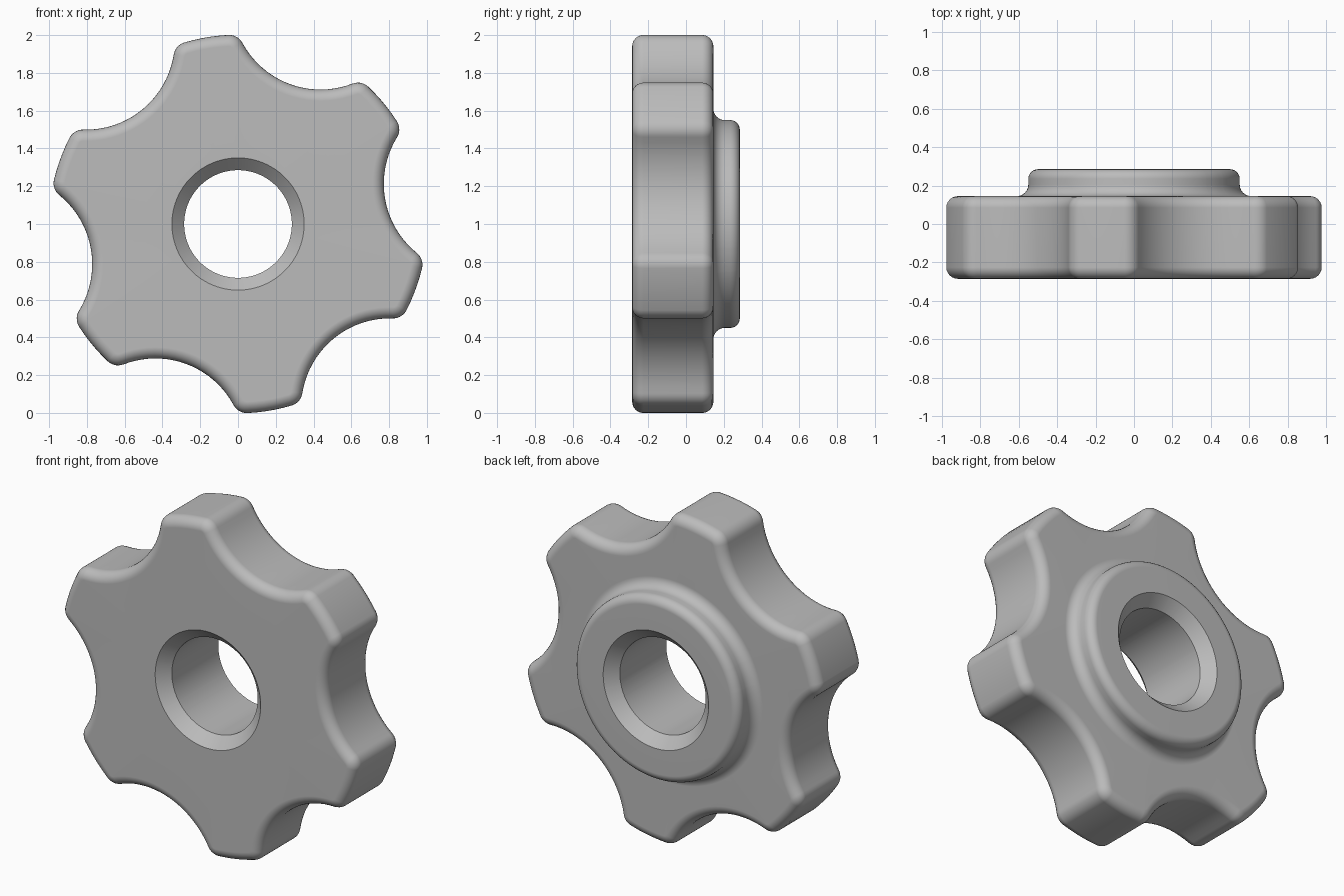
import bpy, bmesh
from math import acos, atan2, cos, hypot, pi, radians, sin

cube = bpy.data.objects.get("Cube")
if cube:
    bpy.data.objects.remove(cube, do_unlink=True)

# Main dimensions
LOBES = 6
LOBE_R, LOBE_ANGLE, CORNER = 1.002, radians(39.7), 0.08
SCOOP_R, SCOOP_DIST = 0.47, 1.26
FRONT, BACK, HUB_BACK = -0.285, 0.145, 0.285
EDGE, HUB_R, HUB_FILLET, HUB_ROUND = 0.06, 0.55, 0.06, 0.05
BORE_R, CHAMFER = 0.285, 0.065
CENTRE_Z = 1.0


def arc(cx, cy, r, start, end, steps, sign=1):
    """Points of an arc with outward normals; sign -1 marks a hollow arc."""
    out = []
    for i in range(steps):
        a = start + (end - start) * i / steps
        out.append((cx + r * cos(a), cy + r * sin(a), sign * cos(a), sign * sin(a)))
    return out


def outline():
    """Lobed rim: hollow scoop, rounded corner, lobe tip, rounded corner."""
    d = LOBE_R - CORNER
    a = acos((d * d + SCOOP_DIST ** 2 - (SCOOP_R + CORNER) ** 2) / (2 * d * SCOOP_DIST))
    fx, fy = d * cos(a), d * sin(a)
    # direction from the scoop centre to the corner centre
    b = atan2(fy, fx - SCOOP_DIST)
    pitch = 2 * pi / LOBES
    sector = arc(SCOOP_DIST, 0, SCOOP_R, 2 * pi - b, b, 20, -1)
    sector += arc(fx, fy, CORNER, b - pi, a, 7)
    sector += arc(0, 0, LOBE_R, a, pitch - a, 5)
    gx, gy = d * cos(pitch - a), d * sin(pitch - a)
    sector += arc(gx, gy, CORNER, pitch - a, pitch + pi - b, 7)
    pts = []
    for k in range(LOBES):
        t = LOBE_ANGLE - pitch / 2 + k * pitch
        c, s = cos(t), sin(t)
        pts += [(x * c - y * s, x * s + y * c, nx * c - ny * s, nx * s + ny * c)
                for x, y, nx, ny in sector]
    return pts


RIM = outline()


def rim(inset, y):
    return [(x - nx * inset, y, z - nz * inset + CENTRE_Z) for x, z, nx, nz in RIM]


def circle(r, y):
    return [(r * x / hypot(x, z), y, r * z / hypot(x, z) + CENTRE_Z) for x, z, _, _ in RIM]


# Cross-section rings, from the front of the bore around to its back
quarter = [i / 6 * pi / 2 for i in range(7)]
rings = [circle(BORE_R, FRONT + CHAMFER), circle(BORE_R + CHAMFER, FRONT)]
rings += [rim(EDGE * (1 - sin(t)), FRONT + EDGE * (1 - cos(t))) for t in quarter]
rings += [rim(EDGE * (1 - cos(t)), BACK - EDGE * (1 - sin(t))) for t in quarter]
rings += [circle(HUB_R + HUB_FILLET * (1 - sin(t)), BACK + HUB_FILLET * (1 - cos(t)))
          for t in quarter]
rings += [circle(HUB_R - HUB_ROUND * (1 - cos(t)), HUB_BACK - HUB_ROUND * (1 - sin(t)))
          for t in quarter]
rings += [circle(BORE_R + CHAMFER, HUB_BACK), circle(BORE_R, HUB_BACK - CHAMFER)]

# Skin the rings into one closed body
bm = bmesh.new()
loops = [[bm.verts.new(p) for p in ring] for ring in rings]
n = len(RIM)
for k, lower in enumerate(loops):
    upper = loops[(k + 1) % len(loops)]
    for i in range(n):
        j = (i + 1) % n
        bm.faces.new((lower[i], lower[j], upper[j], upper[i]))
bmesh.ops.recalc_face_normals(bm, faces=bm.faces)
mesh = bpy.data.meshes.new("knob_body")
bm.to_mesh(mesh)
bm.free()
knob = bpy.data.objects.new("knob_body", mesh)
bpy.context.collection.objects.link(knob)

# Plain grey finish
grey = bpy.data.materials.new("plain_grey")
grey.use_nodes = True
colour = (0.5, 0.5, 0.5, 1)
grey.diffuse_color = colour
grey.node_tree.nodes["Principled BSDF"].inputs["Base Color"].default_value = colour
mesh.materials.append(grey)

# Smooth rounded edges, crisp chamfers, flat faces
bpy.ops.object.select_all(action="DESELECT")
knob.select_set(True)
bpy.context.view_layer.objects.active = knob
bpy.ops.object.shade_smooth_by_angle(angle=radians(30))
weighted = knob.modifiers.new("flat_faces", "WEIGHTED_NORMAL")
weighted.keep_sharp = True
